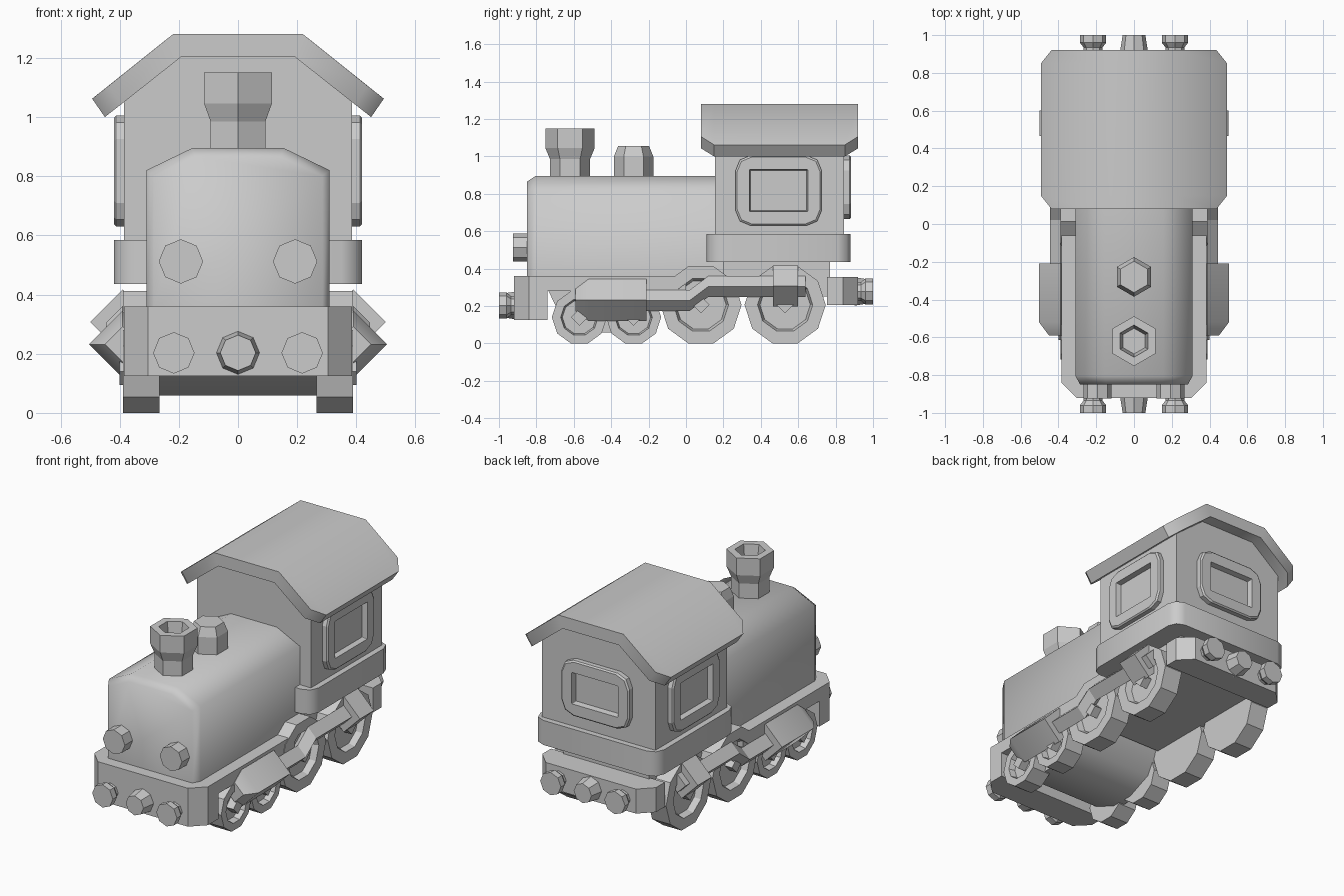
import bpy, bmesh
from math import cos, sin, pi, radians

if "Cube" in bpy.data.objects:
    bpy.data.objects.remove(bpy.data.objects["Cube"])


def place(axis, u, v, w):
    return {'x': (w, u, v), 'y': (u, w, v), 'z': (u, v, w)}[axis]


def loft(name, axis, rings, mirror=False, smooth=None):
    """Skin a list of (position, outline) rings along an axis and cap both ends."""
    bm = bmesh.new()
    loops = [[bm.verts.new(place(axis, u, v, w)) for u, v in pts] for w, pts in rings]
    for a, b in zip(loops, loops[1:]):
        n = len(a)
        for i in range(n):
            bm.faces.new((a[i], a[(i + 1) % n], b[(i + 1) % n], b[i]))
    bm.faces.new(loops[0])
    bm.faces.new(loops[-1])
    bmesh.ops.recalc_face_normals(bm, faces=bm.faces)
    me = bpy.data.meshes.new(name)
    bm.to_mesh(me)
    bm.free()
    ob = bpy.data.objects.new(name, me)
    bpy.context.collection.objects.link(ob)
    if smooth:
        bpy.ops.object.select_all(action='DESELECT')
        ob.select_set(True)
        bpy.context.view_layer.objects.active = ob
        bpy.ops.object.shade_smooth_by_angle(angle=radians(smooth))
    if mirror:
        ob.modifiers.new("Mirror", 'MIRROR')
    return ob


def ngon(n, r, cu=0, cv=0, start=0):
    return [(cu + r * cos(start + 2 * pi * i / n), cv + r * sin(start + 2 * pi * i / n))
            for i in range(n)]


def turned(name, axis, n, c, steps, start=0, **kw):
    """Round part: steps are (position, radius)."""
    return loft(name, axis, [(w, ngon(n, r, *c, start)) for w, r in steps], **kw)


def rounded(u0, u1, v0, v1, r):
    """Rectangle with two-segment corners."""
    pts = []
    for cu, cv, a in ((u1 - r, v1 - r, 0), (u0 + r, v1 - r, 1),
                      (u0 + r, v0 + r, 2), (u1 - r, v0 + r, 3)):
        pts += [(cu + r * cos((a + k / 2) * pi / 2), cv + r * sin((a + k / 2) * pi / 2))
                for k in range(3)]
    return pts


def sym(half):
    """Mirror a half outline (u >= 0) into a closed one."""
    return half + [(-u, v) for u, v in reversed(half)]


def box(name, x, y0, y1, z0, z1):
    loft(name, 'z', [(z0, sym([(x, y0), (x, y1)])), (z1, sym([(x, y0), (x, y1)]))])


# Boiler with softened front edge
full = sym([(.31, .35), (.31, .82), (.155, .895)])
nose = sym([(.285, .35), (.285, .80), (.145, .865)])
loft("boiler", 'y', [(-.85, nose), (-.805, full), (.2, full)], smooth=70)

# Chimney and steam dome, six-sided
turned("chimney", 'z', 6, (0, -.62),
       [(.85, .107), (.985, .107), (1.045, .132), (1.15, .132), (1.15, .085), (1.03, .068)],
       start=pi / 2)
turned("steam_dome", 'z', 6, (0, -.28), [(.85, .105), (1.0, .105), (1.055, .083)],
       start=pi / 2)

# Running board, front and rear beams
board = sym([(.305, -.92), (.385, -.84), (.385, 0)])
loft("running_board", 'z', [(.28, board), (.36, board)])
bumper = sym([(.305, -.92), (.385, -.84), (.385, -.74)])
loft("front_beam", 'z', [(.125, bumper), (.29, bumper)])
rear = sym([(.305, .92), (.385, .84), (.385, .755)])
loft("rear_beam", 'z', [(.205, rear), (.355, rear)])

# Chassis and the bulging belly between the small wheels
box("chassis", .29, -.1, .77, .25, .45)
belly = [(-.74, .29), (-.66, .125), (-.5, .058), (-.35, .058), (-.19, .125), (-.1, .29)]
loft("front_truck", 'x', [(-.3, belly), (.3, belly)], smooth=40)

# Cab: skirt, walls and roof
skirt = rounded(-.42, .42, .11, .88, .07)
loft("cab_skirt", 'z', [(.435, skirt), (.585, skirt)], smooth=50)
wall = sym([(.385, .57), (.385, 1.06), (.2, 1.215)])
loft("cab_walls", 'y', [(.155, wall), (.845, wall)])


def roof(outer, inner):
    return sym([(.19, 1.205), inner, outer, (.22, 1.28)])


short = roof((.437, 1.106), (.395, 1.043))
wide = roof((.493, 1.062), (.45, 1.0))
loft("cab_roof", 'y', [(.08, short), (.15, wide), (.85, wide), (.92, short)], smooth=45)


# Window frames with recessed panes
def window(name, axis, w, depth, u0, u1, v0, v1, mirror):
    o, b = (rounded(u0 + d, u1 - d, v0 + d, v1 - d, .08) for d in (0, .008))
    i, k = (rounded(u0 + d, u1 - d, v0 + d, v1 - d, .004) for d in (.074, .08))
    loft(name, axis, [(w - .01, o), (w + depth - .008, o), (w + depth, b),
                      (w + depth, i), (w + .003, k)], mirror)


window("side_window", 'x', .385, .035, .265, .725, .63, 1.005, True)
window("rear_window", 'y', .845, .037, -.23, .23, .665, 1.005, False)

# Headlamps
turned("headlamp", 'y', 8, (.193, .512), [(-.83, .075), (-.925, .075)], mirror=True)

# Buffers and couplings at both ends
for end, s, z in (("front", -1, .203), ("rear", 1, .278)):
    turned(end + "_buffer", 'y', 8, (.217, z),
           [(s * .9, .05), (s * .935, .05), (s * .96, .07), (s, .07)], mirror=True)
    turned(end + "_coupling", 'y', 8, (0, z), [(s * .9, .076), (s, .06)])

# Ten-sided wheels with recessed faces and square hubs
for name, y, r in (("front_small", -.57, .147), ("rear_small", -.28, .147),
                   ("front_driving", .08, .217), ("rear_driving", .53, .217)):
    c = (y, r * cos(pi / 10))
    turned(name + "_wheel", 'x', 10, c,
           [(.265, r), (.388, r), (.388, r * .68), (.35, r * .62)], mirror=True)
    turned(name + "_hub", 'x', 4, c, [(.34, .045), (.40, .045)], mirror=True)

# Steam cylinder, cranked rod and rod end, all four-sided
turned("steam_cylinder", 'y', 4, (.39, .232),
       [(-.59, .06), (-.52, .113), (-.21, .113)], mirror=True, smooth=50)
rod = [(-.25, .23), (.02, .23), (.12, .305), (.64, .305)]
loft("connecting_rod", 'y', [(y, ngon(4, .056, .39, z)) for y, z in rod], mirror=True)
turned("rod_end", 'y', 4, (.39, .307), [(.465, .11), (.6, .11)], mirror=True)
